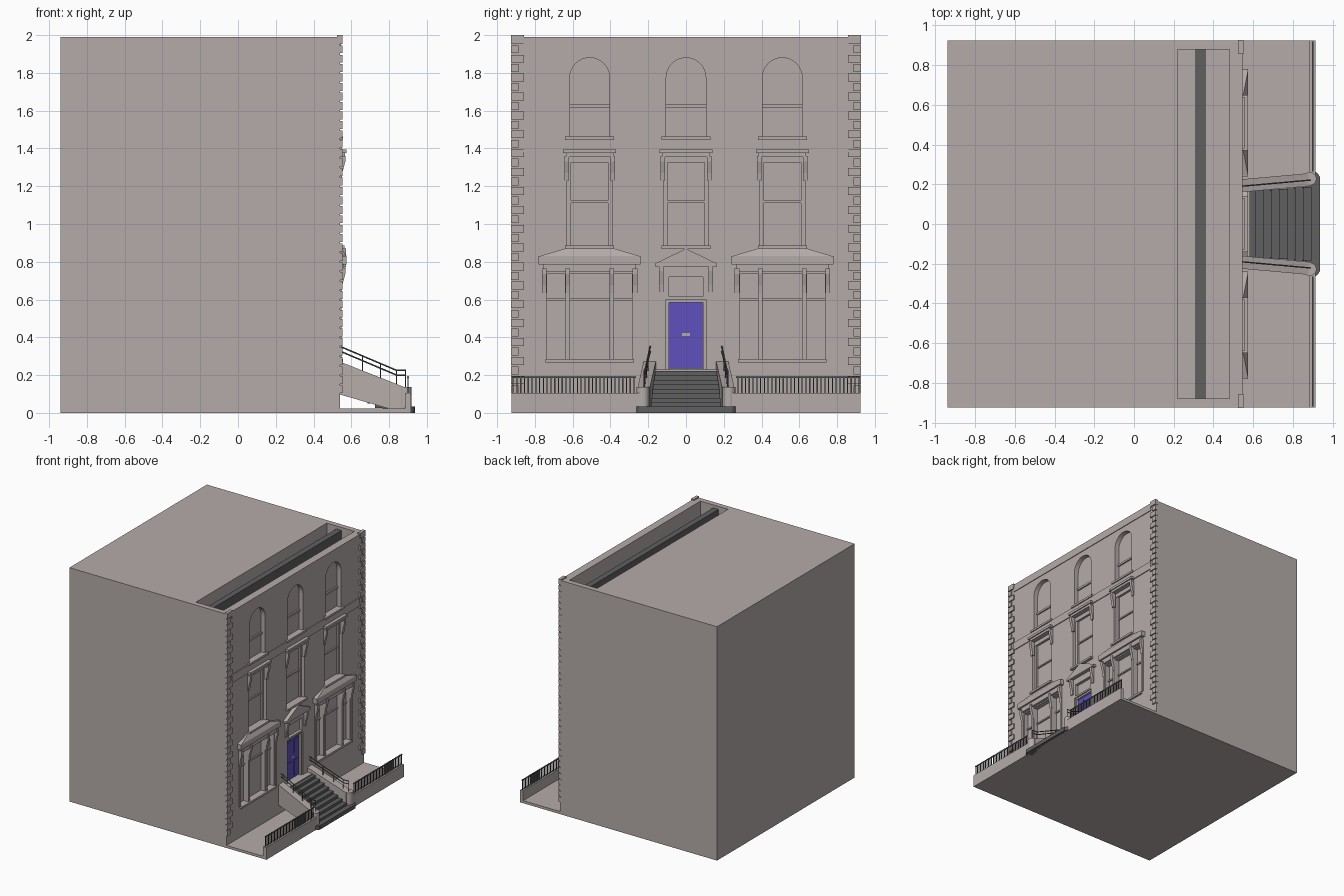
import bpy, math
from mathutils import Vector

cube = bpy.data.objects.get("Cube")
if cube:
    bpy.data.objects.remove(cube, do_unlink=True)


def material(name, rgb):
    m = bpy.data.materials.new(name)
    m.use_nodes = True
    m.diffuse_color = (*rgb, 1)
    m.node_tree.nodes["Principled BSDF"].inputs["Base Color"].default_value = (*rgb, 1)
    return m


STONE = material("warm grey stone", (0.46, 0.41, 0.395))
SLATE = material("dark grey slate", (0.115, 0.115, 0.115))
BLUE = material("blue paint", (0.115, 0.08, 0.51))


def extrude(name, pts, axis, a, b, mat=STONE):
    """Prism: pts are (y, z), (x, z) or (x, y) for axis x, y or z."""
    put = {"x": lambda p, t: (t, p[0], p[1]),
           "y": lambda p, t: (p[0], t, p[1]),
           "z": lambda p, t: (p[0], p[1], t)}[axis]
    n = len(pts)
    verts = [put(p, t) for t in (a, b) for p in pts]
    faces = [list(range(n)), list(range(n, 2 * n))]
    faces += [[i, (i + 1) % n, n + (i + 1) % n, n + i] for i in range(n)]
    me = bpy.data.meshes.new(name)
    me.from_pydata(verts, [], faces)
    me.materials.append(mat)
    ob = bpy.data.objects.new(name, me)
    bpy.context.collection.objects.link(ob)
    import bmesh
    bm = bmesh.new()
    bm.from_mesh(me)
    bmesh.ops.recalc_face_normals(bm, faces=bm.faces)
    bm.to_mesh(me)
    bm.free()
    return ob


def box(name, x0, x1, y0, y1, z0, z1, mat=STONE):
    return extrude(name, [(x0, y0), (x1, y0), (x1, y1), (x0, y1)], "z", z0, z1, mat)


def hip(name, y, half, top_half, z0, z1):
    """Small sloped roof leaning on the wall."""
    ob = box(name, 0.53, 0.575, y - half, y + half, z0, z1)
    for v in ob.data.vertices:
        if v.co.z > z1 - 0.001:
            v.co.y = y + (v.co.y - y) * top_half / half
            v.co.x = min(v.co.x, WALL + 0.008)
    return ob


def rod(name, a, b, r, mat=SLATE):
    a, b = Vector(a), Vector(b)
    bpy.ops.mesh.primitive_cylinder_add(vertices=6, radius=r, depth=(b - a).length,
                                        location=(a + b) / 2)
    ob = bpy.context.object
    ob.name = name
    ob.rotation_euler = (b - a).to_track_quat("Z", "Y").to_euler()
    ob.data.materials.append(mat)
    return ob


def bracket(name, y, z0, z1):
    pts = [(0.53, z0), (WALL + 0.008, z0), (WALL + 0.012, z0 + 0.04),
           (0.568, z1 - 0.03), (0.568, z1), (0.53, z1)]
    extrude(name, pts, "y", y - 0.012, y + 0.012)


def arch(y, half, z0, spring):
    arc = [(y + half * math.cos(math.pi * i / 16), spring + half * math.sin(math.pi * i / 16))
           for i in range(17)]
    return [(y + half, z0)] + arc + [(y - half, z0)]


WALL, BACK = 0.54, 0.50
BAYS = (-0.51, 0, 0.51)
SIDES = (-1, 1)

# Main block with roof trench and window openings cut in
house = box("house_block", -0.94, WALL, -0.925, 0.925, 0, 1.99)
cutters = [box("cut_roof", 0.22, 0.48, -0.88, 0.88, 1.85, 2.1),
           box("cut_door", BACK, 0.6, -0.105, 0.105, 0.23, 0.6),
           box("cut_fanlight", 0.515, 0.6, -0.09, 0.09, 0.615, 0.72)]
for y in BAYS:
    cutters.append(extrude("cut_arch", arch(y, 0.105, 1.46, 1.775), "x", BACK, 0.6))
    cutters.append(box("cut_window", BACK, 0.6, y - 0.12, y + 0.12, 0.885, 1.36))
    if y:
        for a, b in ((-0.225, -0.13), (-0.105, 0.105), (0.13, 0.225)):
            cutters.append(box("cut_bay", BACK, 0.6, y + a, y + b, 0.285, 0.735))
bpy.context.view_layer.objects.active = house
for c in cutters:
    c.hide_render = True
    mod = house.modifiers.new("opening", "BOOLEAN")
    mod.operation, mod.solver, mod.object = "DIFFERENCE", "EXACT", c
    bpy.ops.object.modifier_apply(modifier=mod.name)
for c in cutters:
    bpy.data.objects.remove(c, do_unlink=True)

# Slate ridge in the roof trench
box("roof_slate", 0.31, 0.36, -0.88, 0.88, 1.84, 1.965, SLATE)

# Horizontal bands
box("parapet_band", 0.53, 0.546, -0.86, 0.86, 1.925, 1.99)
box("string_course", 0.53, 0.547, -0.86, 0.86, 1.38, 1.45)

# Corner stones, alternately long and short
for s in SIDES:
    for i in range(38):
        z = 0.1 + i * 0.05
        w = 0.07 if i % 2 else 0.04
        y0, y1 = sorted((s * 0.927, s * (0.927 - w)))
        box("corner_stone", 0.525, 0.552, y0, y1, z + 0.004, z + (0.05 if i == 37 else 0.046))

# Windows
for y in BAYS:
    box("upper_sill", 0.53, 0.556, y - 0.13, y + 0.13, 1.445, 1.462)
    box("upper_sash_rail", 0.49, 0.512, y - 0.105, y + 0.105, 1.615, 1.632)
    box("middle_sill", 0.53, 0.565, y - 0.13, y + 0.13, 0.868, 0.885)
    box("middle_hood", 0.53, 0.575, y - 0.14, y + 0.14, 1.375, 1.395)
    box("middle_hood_base", 0.53, 0.566, y - 0.125, y + 0.125, 1.355, 1.376)
    box("middle_sash_rail", 0.49, 0.512, y - 0.12, y + 0.12, 1.112, 1.124)
    box("middle_sash_head", 0.49, 0.52, y - 0.12, y + 0.12, 1.325, 1.36)
    for s in SIDES:
        bracket("middle_bracket", y + s * 0.122, 1.23, 1.36)
        c = y + s * 0.109
        box("middle_sash_side", 0.49, 0.515, c - 0.011, c + 0.011, 0.885, 1.33)
    if not y:
        continue
    # Wide ground floor window
    box("bay_sill", 0.53, 0.557, y - 0.235, y + 0.235, 0.268, 0.285)
    box("bay_cornice", 0.53, 0.575, y - 0.27, y + 0.27, 0.785, 0.83)
    box("bay_cornice_base", 0.53, 0.56, y - 0.245, y + 0.245, 0.745, 0.785)
    hip("bay_roof", y, 0.265, 0.13, 0.83, 0.87)
    box("bay_transom", 0.49, 0.512, y - 0.225, y + 0.225, 0.593, 0.605)
    for o in (-0.24, -0.117, 0.117, 0.24):
        box("bay_pilaster", 0.53, 0.547, y + o - 0.01, y + o + 0.01, 0.285, 0.745)
        bracket("bay_bracket", y + o, 0.635, 0.765)

# Front door with raised panels, fanlight and pediment
box("door", 0.49, 0.512, -0.09, 0.09, 0.235, 0.585, BLUE)
for s in SIDES:
    for z0, z1 in ((0.255, 0.385), (0.44, 0.56)):
        y0, y1 = sorted((s * 0.018, s * 0.075))
        box("door_panel", 0.51, 0.517, y0, y1, z0, z1, BLUE)
    y0, y1 = sorted((s * 0.09, s * 0.106))
    box("door_jamb", 0.49, 0.53, y0, y1, 0.23, 0.6)
    bracket("door_bracket", s * 0.13, 0.64, 0.78)
box("door_head", 0.49, 0.53, -0.106, 0.106, 0.585, 0.602)
box("letter_plate", 0.51, 0.518, -0.02, 0.02, 0.408, 0.422)
box("door_cornice", 0.53, 0.572, -0.165, 0.165, 0.775, 0.792)
extrude("door_pediment", [(-0.165, 0.79), (0.165, 0.79), (0, 0.87)], "x", 0.53, 0.572)

# Forecourt and boundary wall with railings
box("forecourt", 0.53, 0.915, -0.925, 0.925, 0, 0.022)
for s in SIDES:
    y0, y1 = sorted((s * 0.235, s * 0.925))
    box("boundary_wall", 0.885, 0.915, y0, y1, 0, 0.105)
    for i in range(33):
        y = s * (0.275 + i * 0.02)
        box("railing_bar", 0.897, 0.903, y - 0.003, y + 0.003, 0.1, 0.195, SLATE)
    y0, y1 = sorted((s * 0.265, s * 0.92))
    box("railing_top", 0.896, 0.904, y0, y1, 0.185, 0.192, SLATE)

# Entrance steps
STEPS, RISE, RUN = 8, 0.024, 0.04
box("landing", 0.53, 0.585, -0.165, 0.165, 0.1, 0.231)
for i in range(STEPS):
    x1 = 0.615 + i * RUN
    z1 = 0.222 - i * RISE
    half = 0.165 + i * 0.003
    box("step", x1 - RUN - 0.01, x1, -half, half, max(0.02, z1 - 0.1), z1, SLATE)
box("bottom_step", 0.86, 0.938, -0.24, 0.24, 0, 0.034, SLATE)

# Splayed stair walls, round end piers and handrails
for s in SIDES:
    prof = [(0.53, 0.1), (0.8, 0.022), (0.885, 0.022), (0.885, 0.135), (0.53, 0.275)]
    y0, y1 = sorted((s * 0.16, s * 0.225))
    wall = extrude("stair_wall", prof, "y", y0, y1)
    for v in wall.data.vertices:
        v.co.y += s * (v.co.x - 0.54) * 0.09
    for nm, r, z0, z1, m in (("stair_pier", 0.034, 0.0, 0.137, STONE),
                             ("step_round_end", 0.038, 0.0, 0.034, SLATE)):
        bpy.ops.mesh.primitive_cylinder_add(vertices=20, radius=r, depth=z1 - z0)
        ob = bpy.context.object
        ob.name = nm
        ob.location = (0.885 if m is STONE else 0.898, s * 0.228, (z0 + z1) / 2)
        ob.data.materials.append(m)
        bpy.ops.object.shade_smooth_by_angle()
    def rail_point(x, z):
        return (x, s * (0.19 + (x - 0.54) * 0.09), z)
    for dz in (0, -0.025):
        rod("handrail", rail_point(0.54, 0.352 + dz), rail_point(0.84, 0.225 + dz), 0.004)
        rod("handrail_end", rail_point(0.84, 0.225 + dz), rail_point(0.888, 0.225 + dz), 0.004)
    for x in (0.66, 0.755, 0.84, 0.888):
        top = max(0.225, 0.352 - (x - 0.54) * 0.423)
        rod("handrail_post", rail_point(x, top - 0.1), rail_point(x, top), 0.003)
